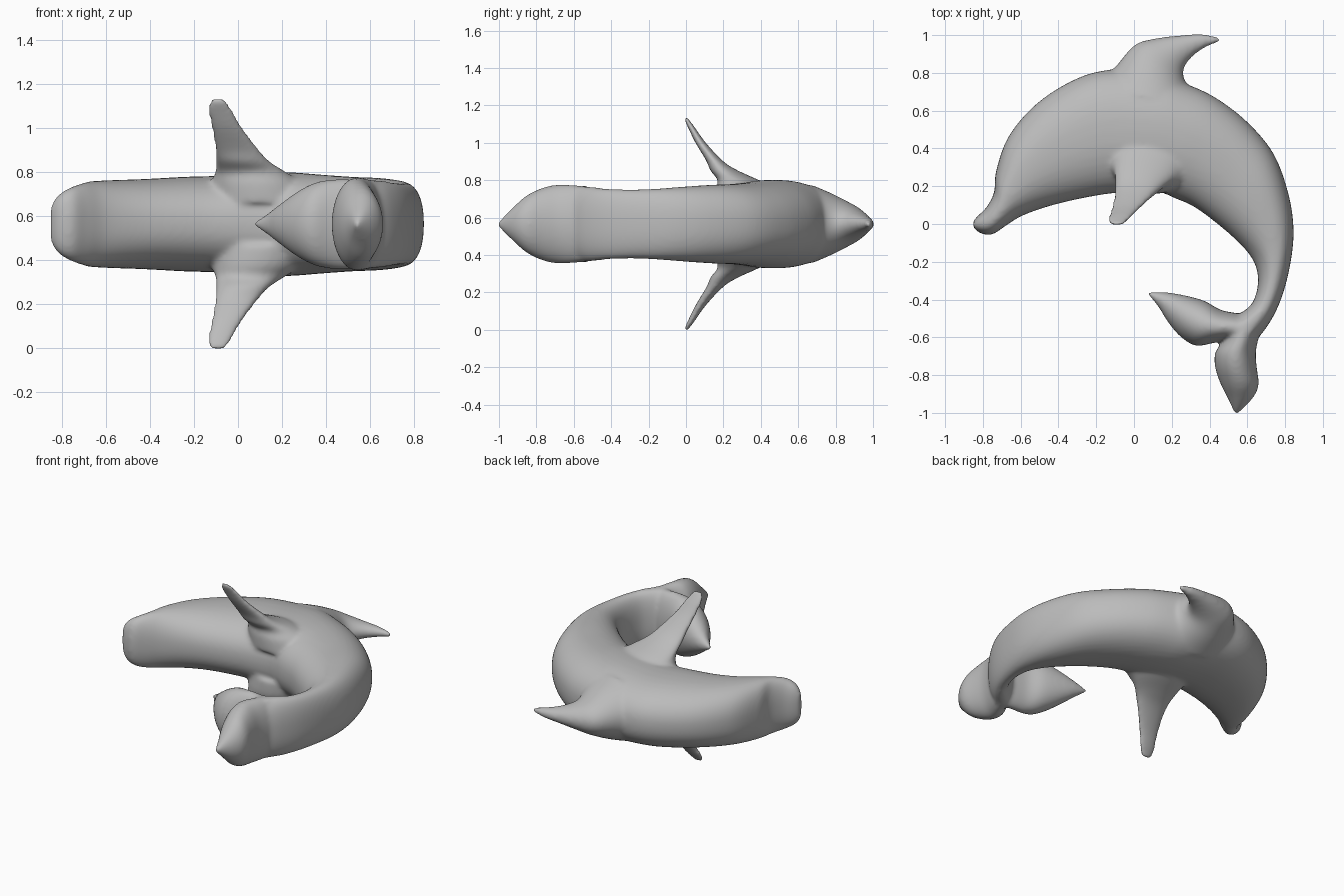
import bpy, bmesh, math
from mathutils import Vector

cube = bpy.data.objects.get("Cube")
if cube:
    bpy.data.objects.remove(cube, do_unlink=True)

MID = 0.565      # height of the plane of symmetry
SIDES = 40       # points round each cross-section
STEPS = 6        # rings between neighbouring sections


def spline(rows):
    """Smoothly resample a list of equal-length rows."""
    out = []
    last = len(rows) - 1
    for i in range(last):
        p = [rows[max(0, min(last, i + k))] for k in (-1, 0, 1, 2)]
        for s in range(STEPS):
            t = s / STEPS
            out.append([b + (c - a) * t / 2
                        + (2 * a - 5 * b + 4 * c - d) * t * t / 2
                        + (3 * b - a - 3 * c + d) * t ** 3 / 2
                        for a, b, c, d in zip(*p)])
    return out + [list(rows[-1])]


def loft(bm, rings, power):
    """Skin closed superellipse rings given as (centre, half chord, half depth)."""
    def bend(v):
        return math.copysign(abs(v) ** (2 / power), v)
    loops = []
    for centre, u, v in rings:
        angles = [math.tau * k / SIDES for k in range(SIDES)]
        loops.append([bm.verts.new(centre + u * bend(math.cos(a)) + v * bend(math.sin(a)))
                      for a in angles])
    for low, high in zip(loops, loops[1:]):
        for k in range(SIDES):
            n = (k + 1) % SIDES
            bm.faces.new((low[k], low[n], high[n], high[k]))
    bm.faces.new(loops[0][::-1])
    bm.faces.new(loops[-1])


def flat_part(bm, rows, power=2.0):
    """Rows: one edge x, y, other edge x, y, half thickness in z."""
    rings = []
    for ax, ay, bx, by, h in spline(rows):
        a, b = Vector((ax, ay, MID)), Vector((bx, by, MID))
        rings.append(((a + b) / 2, (a - b) / 2, Vector((0, 0, max(h, 0.004)))))
    loft(bm, rings, power)


def flipper(bm, rows, side):
    """Rows: height, left x, right x, centre y, half thickness in y."""
    rings = []
    for z, x0, x1, y, t in spline(rows):
        rings.append((Vector(((x0 + x1) / 2, y, MID + side * (z - MID))),
                      Vector(((x1 - x0) / 2, 0, 0)), Vector((0, t, 0))))
    loft(bm, rings, 2.0)


# Curled body: back edge, belly edge, half width
body = [
    (-.855, .01, -.85, -.02, .08), (-.83, .04, -.81, -.05, .13),
    (-.78, .09, -.75, -.055, .165), (-.74, .17, -.68, -.01, .185),
    (-.73, .28, -.6, .04, .195), (-.66, .47, -.48, .085, .2),
    (-.5, .65, -.35, .12, .205), (-.28, .78, -.2, .15, .215),
    (-.08, .82, -.08, .165, .22), (.12, .8, .12, .17, .235),
    (.27, .745, .22, .135, .235), (.43, .67, .32, .09, .225),
    (.6, .54, .43, .01, .215), (.74, .37, .53, -.075, .21),
    (.82, .15, .61, -.16, .2), (.845, -.05, .65, -.24, .19),
    (.82, -.25, .655, -.33, .185), (.77, -.42, .625, -.42, .19),
    (.7, -.55, .56, -.475, .2), (.62, -.64, .48, -.52, .2)]

# Swept-back dorsal fin
dorsal_fin = [
    (-.2, .72, .36, .62, .21), (-.1, .83, .28, .74, .16),
    (0, .945, .26, .8, .11), (.1, .98, .275, .845, .08),
    (.25, 1, .32, .895, .05), (.37, 1.005, .39, .94, .03),
    (.46, .985, .46, .965, .014)]

# Two tail flukes
inner_fluke = [
    (.67, -.5, .58, -.64, .2), (.56, -.475, .5, -.62, .205),
    (.46, -.455, .42, -.63, .205), (.38, -.41, .33, -.645, .19),
    (.3, -.385, .25, -.6, .15), (.2, -.365, .18, -.52, .09),
    (.13, -.36, .13, -.44, .045), (.065, -.36, .07, -.37, .008)]
outer_fluke = [
    (.68, -.52, .5, -.52, .2), (.66, -.6, .47, -.62, .21),
    (.645, -.68, .43, -.68, .212), (.65, -.76, .43, -.76, .197),
    (.66, -.85, .46, -.85, .155), (.63, -.92, .5, -.93, .09),
    (.545, -1.01, .535, -1.01, .008)]

# Side flipper, mirrored across the plane of symmetry
flipper_rows = [
    (.66, -.12, .34, .34, .18), (.75, -.12, .29, .32, .16),
    (.8, -.105, .22, .28, .11), (.85, -.1, .145, .205, .075),
    (.9, -.105, .1, .155, .045), (1, -.122, .025, .078, .028),
    (1.08, -.14, -.02, .03, .019), (1.12, -.135, -.045, .006, .013),
    (1.14, -.115, -.07, -.002, .009)]

bm = bmesh.new()
flat_part(bm, body, 2.3)
for part in (dorsal_fin, inner_fluke, outer_fluke):
    flat_part(bm, part)
for side in (1, -1):
    flipper(bm, flipper_rows, side)
bmesh.ops.recalc_face_normals(bm, faces=bm.faces)
mesh = bpy.data.meshes.new("dolphin")
bm.to_mesh(mesh)
bm.free()
dolphin = bpy.data.objects.new("dolphin", mesh)
bpy.context.collection.objects.link(dolphin)

# Fuse the parts into one skin and soften the joints
remesh = dolphin.modifiers.new("fuse", "REMESH")
remesh.mode = "VOXEL"
remesh.voxel_size = 0.011
remesh.use_smooth_shade = True
soften = dolphin.modifiers.new("soften", "SMOOTH")
soften.factor = 0.5
soften.iterations = 16
bpy.context.view_layer.objects.active = dolphin
dolphin.select_set(True)
for name in ("fuse", "soften"):
    bpy.ops.object.modifier_apply(modifier=name)
bpy.ops.object.shade_smooth()

# Single grey skin
skin = bpy.data.materials.new("grey skin")
skin.use_nodes = True
grey = (0.5, 0.5, 0.5, 1)
skin.diffuse_color = grey
skin.node_tree.nodes["Principled BSDF"].inputs["Base Color"].default_value = grey
dolphin.data.materials.clear()
dolphin.data.materials.append(skin)
